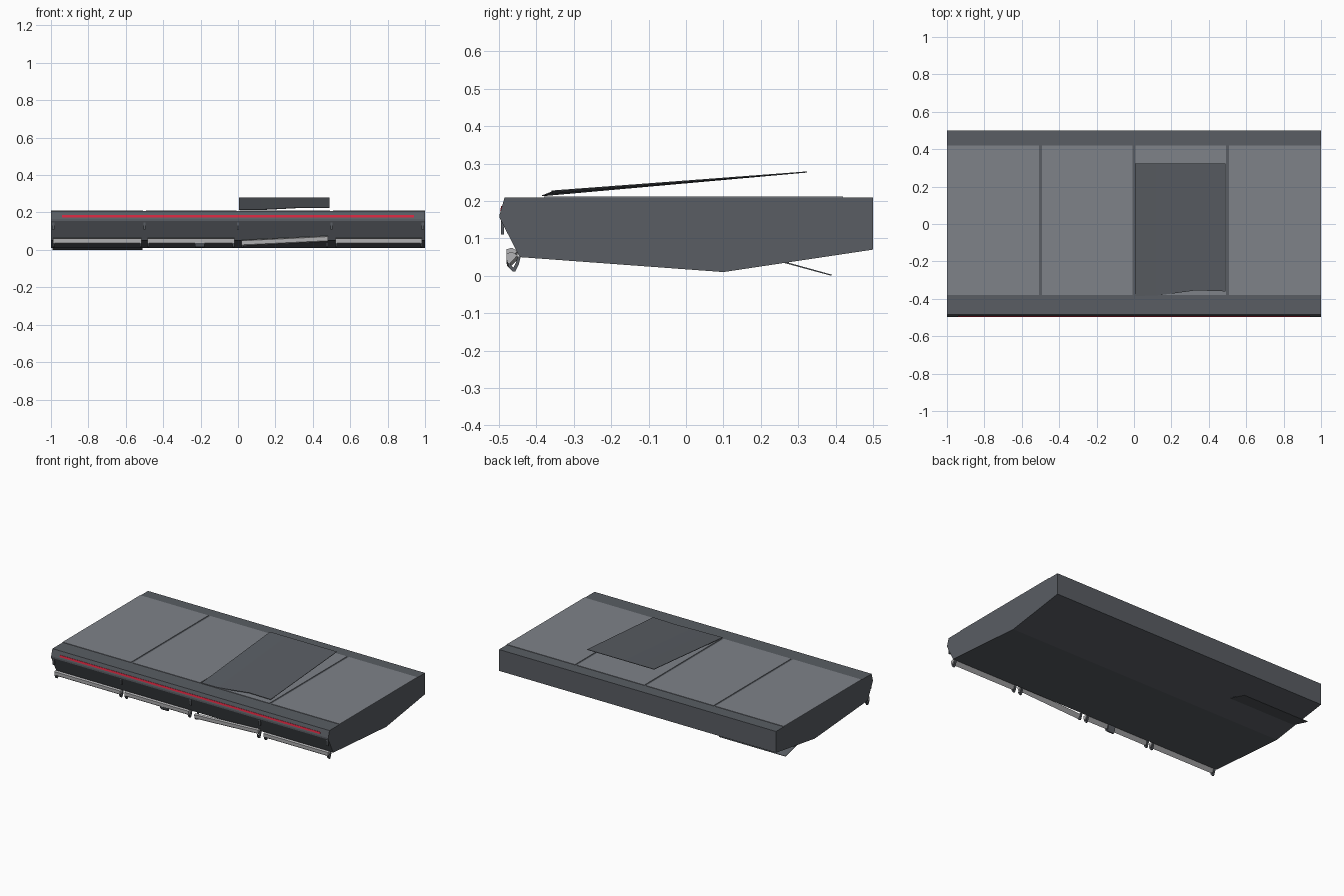
import bpy
import bmesh

if "Cube" in bpy.data.objects:
    bpy.data.objects.remove(bpy.data.objects["Cube"], do_unlink=True)


def material(name, r, g, b):
    m = bpy.data.materials.new(name)
    m.use_nodes = True
    m.diffuse_color = (r, g, b, 1)
    m.node_tree.nodes["Principled BSDF"].inputs["Base Color"].default_value = (r, g, b, 1)
    return m


dark_grey = material("dark grey", 0.10, 0.11, 0.125)
mid_grey = material("mid grey", 0.21, 0.225, 0.25)
pale_grey = material("pale grey", 0.45, 0.45, 0.46)
red = material("red", 0.65, 0.02, 0.05)


def loft(name, rings, mat):
    """Join matching closed rings of points and cap both ends."""
    bm = bmesh.new()
    loops = [[bm.verts.new(p) for p in ring] for ring in rings]
    n = len(loops[0])
    for a, b in zip(loops, loops[1:]):
        for i in range(n):
            j = (i + 1) % n
            bm.faces.new((a[i], a[j], b[j], b[i]))
    bm.faces.new(loops[0])
    bm.faces.new(loops[-1])
    bmesh.ops.recalc_face_normals(bm, faces=bm.faces)
    mesh = bpy.data.meshes.new(name)
    bm.to_mesh(mesh)
    bm.free()
    mesh.materials.append(mat)
    obj = bpy.data.objects.new(name, mesh)
    bpy.context.collection.objects.link(obj)
    return obj


def prism(name, profile, x0, x1, mat, lift0=0.0, lift1=0.0):
    """Run a y-z profile along x, optionally lifting each end."""
    return loft(name, [[(x0, y, z + lift0) for y, z in profile],
                       [(x1, y, z + lift1) for y, z in profile]], mat)


# Main body
prism("body", [(-0.485, 0.209), (0.5, 0.209), (0.5, 0.07), (0.1, 0.01),
               (-0.445, 0.05), (-0.498, 0.155), (-0.498, 0.165)], -1, 1, dark_grey)

# Four top panels with narrow grooves between them
edges = (-1, -0.5, 0, 0.5, 1)
for i, (a, b) in enumerate(zip(edges, edges[1:])):
    left = a if i == 0 else a + 0.007
    right = b if i == 3 else b - 0.007
    prism(f"top_panel_{i + 1}", [(-0.38, 0.208), (0.42, 0.208), (0.42, 0.212), (-0.38, 0.212)],
          left, right, mid_grey)

# Red stripe on the front lip
prism("front_stripe", [(-0.497, 0.174), (-0.494, 0.186), (-0.49, 0.186), (-0.493, 0.174)],
      -0.94, 0.94, red)

# Small brackets below the front lip
for i, x in enumerate((-0.988, -0.5, 0, 0.5, 0.988)):
    prism(f"front_bracket_{i + 1}", [(-0.494, 0.16), (-0.494, 0.11), (-0.486, 0.11), (-0.486, 0.16)],
          x - 0.006, x + 0.006, dark_grey)

# Raised top flap with a bent front edge
bend = [(0.005, -0.385, 0.213), (0.12, -0.382, 0.213), (0.22, -0.37, 0.218),
        (0.33, -0.355, 0.224), (0.488, -0.36, 0.225)]
loft("raised_flap", [[(x, y, z), (x, 0.323, 0.276), (x, 0.323, 0.279), (x, y, z + 0.003)]
                     for x, y, z in bend], dark_grey)

# Lowered flap under the rear
prism("lower_flap", [(0.26, 0.035), (0.389, 0.0), (0.39, 0.003), (0.26, 0.039)],
      -0.992, -0.51, dark_grey)

# Front slats: pale blade above a curved dark hook
blade = [(-0.48, 0.06), (-0.479, 0.038), (-0.472, 0.032), (-0.45, 0.055), (-0.465, 0.064)]
hook = [(-0.478, 0.04), (-0.473, 0.022), (-0.464, 0.012), (-0.456, 0.012), (-0.447, 0.03),
        (-0.442, 0.05), (-0.45, 0.052), (-0.455, 0.034), (-0.461, 0.022), (-0.468, 0.028),
        (-0.472, 0.04)]
spans = [(-0.99, -0.515, 0), (-0.485, -0.02, 0), (0.02, 0.48, 0.011), (0.52, 0.985, 0)]
for i, (a, b, tilt) in enumerate(spans):
    prism(f"slat_blade_{i + 1}", blade, a, b, pale_grey, -tilt, tilt)
    for end in (a, b - 0.01):
        prism(f"slat_hook_{i + 1}", hook, end, end + 0.01, dark_grey)

# Catch under the second slat
prism("slat_catch", hook, -0.23, -0.18, dark_grey)
